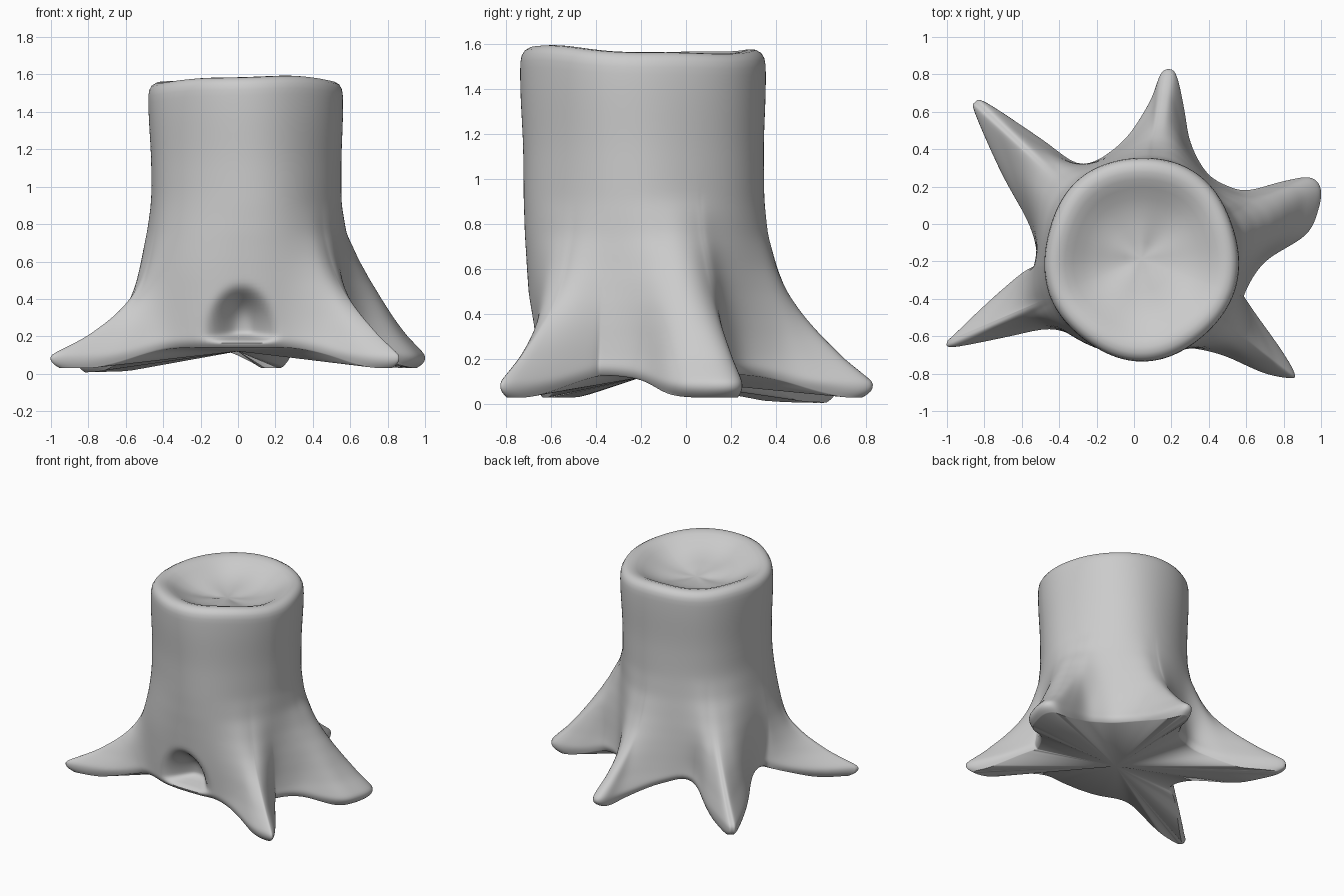
import bpy, bmesh, math
from mathutils import Vector

if "Cube" in bpy.data.objects:
    bpy.data.objects.remove(bpy.data.objects["Cube"])

CX, CY = 0.04, -0.185          # trunk axis
# plan outline of the foot, with five roots, anticlockwise
OUT = [(1.0, .19), (.94, .25), (.8, .23), (.63, .19), (.52, .21), (.4, .28), (.31, .45), (.27, .62),
       (.23, .79), (.19, .83), (.14, .80), (.08, .65), (-.08, .44), (-.28, .33), (-.5, .46), (-.79, .65),
       (-.85, .65), (-.85, .59), (-.7, .25), (-.55, -.05), (-.53, -.21), (-.64, -.28), (-.95, -.58),
       (-1.0, -.63), (-.97, -.66), (-.7, -.61), (-.42, -.57), (-.2, -.64), (-.08, -.66), (.03, -.665),
       (.14, -.665), (.27, -.66), (.5, -.72), (.7, -.80), (.84, -.825), (.86, -.80), (.8, -.69),
       (.63, -.43), (.61, -.37), (.72, -.2), (.92, -.06), (.985, .07)]
# how far the roots reach at each height
REACH = [(0, 1), (.1, 1), (.2, .74), (.3, .54), (.4, .37), (.5, .23), (.6, .13), (.75, .03), (.9, 0), (3, 0)]


def catmull(pts, n):
    res, m = [], len(pts)
    for i in range(m):
        a, b, c, d = (Vector(pts[(i + k) % m]) for k in (-1, 0, 1, 2))
        for j in range(n):
            t = j / n
            res.append(.5 * (2 * b + (c - a) * t + (2 * a - 5 * b + 4 * c - d) * t * t
                             + (3 * b - a - 3 * c + d) * t ** 3))
    return res


def lookup(tab, x):
    for (x0, y0), (x1, y1) in zip(tab, tab[1:]):
        if x <= x1:
            t = (x - x0) / (x1 - x0)
            return y0 + (y1 - y0) * t
    return tab[-1][1]


def smooth(t):
    t = max(0, min(1, t))
    return t * t * (3 - 2 * t)


def near(a, deg, w):
    d = (a - math.radians(deg) + math.pi) % (2 * math.pi) - math.pi
    return math.exp(-(d / math.radians(w)) ** 2)


def trunk_radius(a, z):
    r = .508 + .025 * math.sin(a) ** 2 + .006 * math.sin(5 * a + z * 2)
    r += .012 * smooth((z - 1.1) / .35)
    return r + .045 * smooth((1.0 - z) / .5) * max(0, -math.cos(a))


def rim_height(a):
    b = a + math.radians(75)
    return 1.576 + .012 * math.cos(2 * b) + .01 * math.cos(b) + .004 * math.sin(5 * a)


outline = catmull(OUT, 6)
polar = [(math.atan2(p[1] - CY, p[0] - CX), math.hypot(p[0] - CX, p[1] - CY)) for p in outline]


def blurred(a):
    """Outline radius averaged over nearby angles, for the soft root shoulders."""
    s = w = 0
    for (b, r), (c, q) in zip(polar, polar[1:] + polar[:1]):
        gap = abs((c - b + math.pi) % (2 * math.pi) - math.pi)
        k = gap * near(a, math.degrees(b), 9)
        s, w = s + k * (r + q) / 2, w + k
    return s / w


def column(a, R):
    """Points from the foot up the bark, over the rim and into the bowl."""
    ux, uy = math.cos(a), math.sin(a)
    soft = .53 + (blurred(a) - .53) * 1.2
    foot = .14 - .11 * smooth((R - .5) / .5) - .025 * near(a, 136, 12) + .03 * near(a, 118, 12)
    power = 1 + .5 * near(a, 204, 25) - .25 * near(a, 19, 25)
    power *= .8 + .2 * min(1, max(0, R - .53) / .5)      # fuller flanks
    top, N, pts = rim_height(a), 60, []
    for k in range(N + 1):
        z = foot + (top - .07 - foot) * (k / N) ** 1.5
        tr = trunk_radius(a, z)
        full = R + (soft - R) * smooth((z - .2) / .4)
        r = tr + (full - tr) * lookup(REACH, z) ** power
        r *= 1 - .05 * max(0, 1 - (z - foot) / .05) ** 2
        # hollow between the front roots
        if uy < -.5:
            u, v = (CX + ux * r - .02) / .2, (z - .2) / .28
            d = u * u + max(0, v) ** 2
            r -= .17 * smooth(1 - d) * smooth((z - .17) / .04)
        pts.append((CX + ux * r, CY + uy * r, z))
    tr = trunk_radius(a, top)
    for s, dz in ((.995, -.043), (.97, -.018), (.925, -.003), (.86, 0), (.79, -.012), (.71, -.04),
                  (.61, -.075), (.48, -.105), (.33, -.12), (.17, -.125)):
        pts.append((CX + ux * tr * s, CY + uy * tr * s, top + dz))
    return pts


bm = bmesh.new()
cols = [[bm.verts.new(c) for c in column(*p)] for p in polar]
under = bm.verts.new((0, -.2, .12))
bowl = bm.verts.new((CX, CY, 1.45))
for c, d in zip(cols, cols[1:] + cols[:1]):
    for k in range(len(c) - 1):
        bm.faces.new((c[k], d[k], d[k + 1], c[k + 1]))
    bm.faces.new((d[0], c[0], under))
    bm.faces.new((c[-1], d[-1], bowl))
# soften the bark and root creases
body = [v for c in cols for v in c[1:]]
for _ in range(4):
    bmesh.ops.smooth_vert(bm, verts=body, factor=.4, use_axis_x=True, use_axis_y=True, use_axis_z=True)
bmesh.ops.recalc_face_normals(bm, faces=bm.faces)
me = bpy.data.meshes.new("tree_stump")
bm.to_mesh(me)
bm.free()
stump = bpy.data.objects.new("tree_stump", me)
bpy.context.collection.objects.link(stump)
bpy.context.view_layer.objects.active = stump
stump.select_set(True)
bpy.ops.object.shade_smooth_by_angle(angle=math.radians(50))
